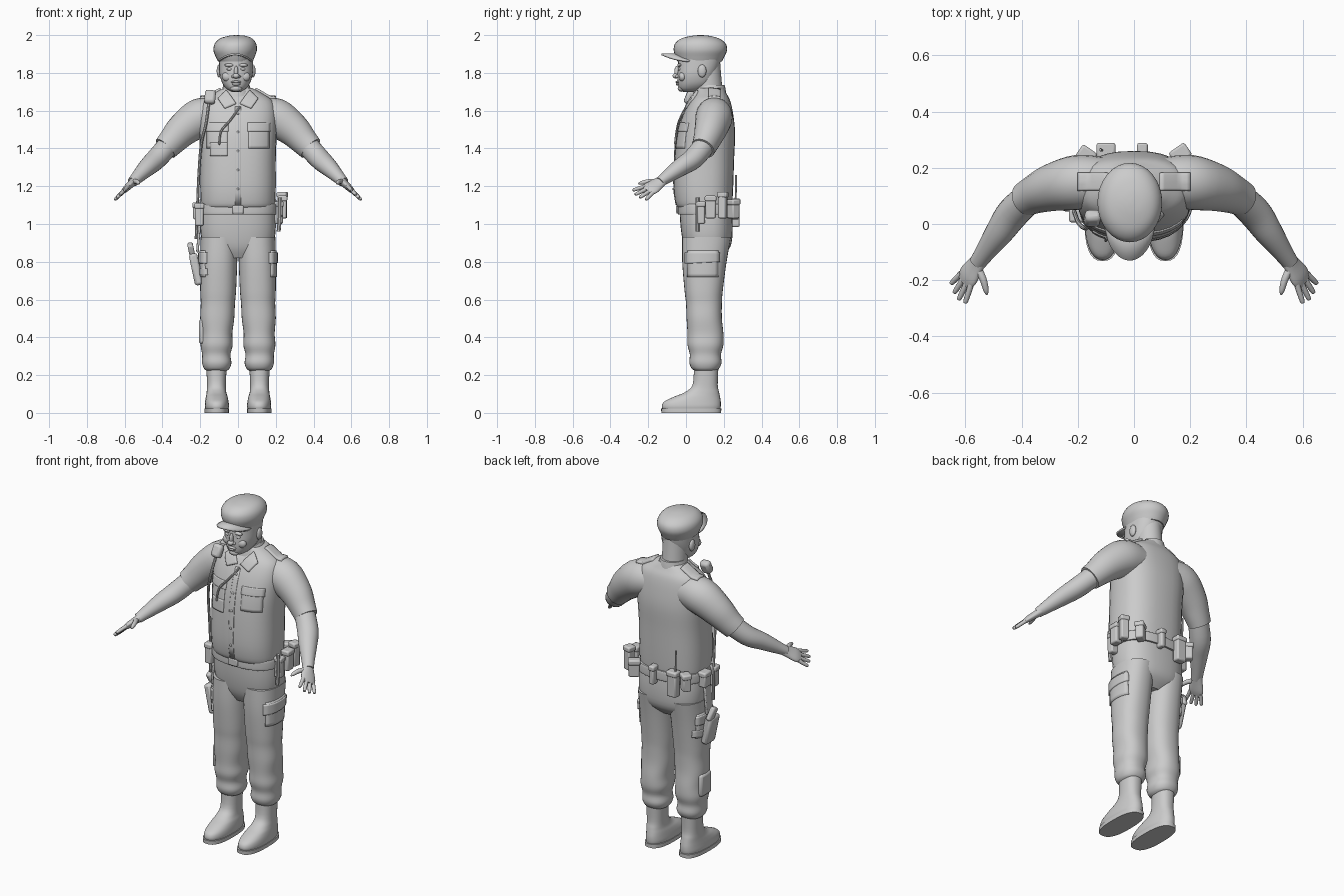
import bpy, math
from mathutils import Vector as V
from mathutils.bvhtree import BVHTree

if "Cube" in bpy.data.objects:
    bpy.data.objects.remove(bpy.data.objects["Cube"])

clay = bpy.data.materials.new("plain grey")
clay.use_nodes = True
clay.diffuse_color = (0.6, 0.6, 0.6, 1)
clay.node_tree.nodes["Principled BSDF"].inputs["Base Color"].default_value = clay.diffuse_color
made = []


def add(name, verts, faces):
    mesh = bpy.data.meshes.new(name)
    mesh.from_pydata(verts, [], faces)
    mesh.materials.append(clay)
    ob = bpy.data.objects.new(name, mesh)
    bpy.context.collection.objects.link(ob)
    made.append(ob)
    return ob


def spline(rows, steps=4):
    """Catmull-Rom interpolation through rows of numbers."""
    out = []
    for i in range(len(rows) - 1):
        a, b, c, d = (rows[max(0, min(len(rows) - 1, i + k))] for k in (-1, 0, 1, 2))
        for s in range(steps):
            t = s / steps
            out.append([q + t / 2 * (r - p + t * (2 * p - 5 * q + 4 * r - e + t * (3 * (q - r) + e - p)))
                        for p, q, r, e in zip(a, b, c, d)])
    return out + [list(rows[-1])]


def skin(name, rings):
    """Closed surface through equally long rings of points."""
    n = len(rings[0])
    verts = [p for ring in rings for p in ring]
    faces = [(r * n + i, r * n + (i + 1) % n, (r + 1) * n + (i + 1) % n, (r + 1) * n + i)
             for r in range(len(rings) - 1) for i in range(n)]
    faces += [tuple(reversed(range(n))), tuple(range(len(verts) - n, len(verts)))]
    return add(name, verts, faces)


def oval(center, u, v, power=2, n=32):
    ring = []
    for i in range(n):
        c, s = math.cos(math.tau * i / n), math.sin(math.tau * i / n)
        ring.append(center + u * math.copysign(abs(c) ** (2 / power), c)
                    + v * math.copysign(abs(s) ** (2 / power), s))
    return ring


def stack(name, rows, power=2.3):
    """Horizontal rings, bottom first: z, left x, right x, front y, back y."""
    return skin(name, [oval(V(((l + r) / 2, (f + b) / 2, z)), V(((r - l) / 2, 0, 0)),
                            V((0, (b - f) / 2, 0)), power) for z, l, r, f, b in spline(rows)])


def limb(name, rows, up=V((0, 0, 1)), n=24):
    """Tube along a path: x, y, z, half width, half thickness."""
    rows = spline(rows)
    pts = [V(r[:3]) for r in rows]
    rings = []
    for i, r in enumerate(rows):
        d = (pts[min(i + 1, len(pts) - 1)] - pts[max(i - 1, 0)]).normalized()
        u = d.cross(up).normalized()
        rings.append(oval(pts[i], u * r[3], u.cross(d) * r[4], n=n))
    return skin(name, rings)


def ball(name, loc, size):
    rings = [oval(V(loc) + V((0, 0, -size[2] * math.cos(a))), V((size[0] * math.sin(a), 0, 0)),
                  V((0, size[1] * math.sin(a), 0)), n=16)
             for a in (math.pi * (k + .15) / 10.3 for k in range(11))]
    return skin(name, rings)


def box(name, loc, size, rot=(0, 0, 0), bevel=.008):
    x, y, z = (s / 2 for s in size)
    ob = skin(name, [[V((i * x, j * y, k * z)) for i, j in ((-1, -1), (1, -1), (1, 1), (-1, 1))]
                     for k in (-1, 1)])
    ob.location, ob.rotation_euler = loc, rot
    mod = ob.modifiers.new("rounding", "BEVEL")
    mod.width, mod.segments = bevel, 2
    return ob


def patch(name, corners, direction, targets, thick=.012, n=8):
    """Cloth plate dropped along a direction onto the target surfaces."""
    verts, polys = [], []
    for t in targets:
        base = len(verts)
        verts += [v.co for v in t.data.vertices]
        polys += [[base + i for i in p.vertices] for p in t.data.polygons]
    tree = BVHTree.FromPolygons(verts, polys)
    a, b, c, d = map(V, corners)
    direction = V(direction)
    pts = []
    for i in range(n + 1):
        for j in range(n + 1):
            p = a.lerp(b, i / n).lerp(d.lerp(c, i / n), j / n)
            hit = tree.ray_cast(p - direction, direction)[0]
            pts.append(hit if hit else p)
    w = n + 1
    ob = add(name, pts, [(i * w + j, i * w + j + 1, i * w + w + j + 1, i * w + w + j)
                         for i in range(n) for j in range(n)])
    mod = ob.modifiers.new("thickness", "SOLIDIFY")
    mod.thickness, mod.offset = thick, 0
    return ob


def cord(name, pts, radius):
    return limb(name, [(*p, radius, radius) for p in pts], V((1, .3, 0)), 8)


# Shirt and trousers seat
shirt = stack("shirt", [(1.085, -.19, .19, -.04, .24), (1.11, -.197, .197, -.055, .245),
                        (1.2, -.2, .2, -.065, .25), (1.35, -.2, .2, -.06, .255),
                        (1.48, -.205, .205, -.045, .26), (1.58, -.205, .205, -.015, .25),
                        (1.65, -.185, .185, .02, .235), (1.69, -.13, .13, .05, .215),
                        (1.72, -.075, .075, .06, .2)], 2.5)
stack("trouser_seat", [(.82, -.1, .1, .02, .18), (.88, -.18, .18, -.01, .235),
                       (.98, -.2, .2, -.028, .247), (1.1, -.195, .195, -.035, .24)], 2.5)
stack("belt", [(1.05, -.202, .202, -.038, .252), (1.055, -.207, .207, -.043, .257),
               (1.1, -.207, .207, -.043, .257), (1.105, -.202, .202, -.038, .252)], 2.5)
box("belt_buckle", (0, -.045, 1.077), (.06, .015, .045))

# Legs, boots, arms and hands on both sides
cloth, legs = [shirt], {}
for s, side in ((1, "left"), (-1, "right")):
    def flip(rows):
        return [(z, *sorted((l * s, r * s)), f, b) for z, l, r, f, b in rows]

    def turn(rows):
        return [(r[0] * s, *r[1:]) for r in rows]

    legs[s] = stack(side + "_trouser_leg", flip([
        (.222, .06, .165, .05, .155), (.235, .045, .18, .03, .175), (.265, .035, .19, .018, .188),
        (.31, .04, .19, .02, .185), (.36, .028, .198, .008, .198), (.42, .03, .194, .008, .198),
        (.5, .02, .2, .003, .19), (.58, .016, .197, 0, .19), (.65, .01, .2, -.008, .195),
        (.8, .004, .2, -.02, .215), (.93, 0, .198, -.02, .238)]))
    stack(side + "_boot", flip([
        (.015, .052, .172, -.122, .18), (.035, .048, .176, -.128, .184), (.06, .05, .174, -.115, .184),
        (.085, .055, .17, -.065, .18), (.11, .062, .166, -.005, .175), (.15, .064, .164, .035, .168),
        (.25, .06, .168, .042, .172)]))
    stack(side + "_boot_sole", flip([(0, .047, .177, -.13, .186), (.022, .047, .177, -.132, .187)]), 2.6)

    cloth.append(limb(side + "_sleeve", turn([
        (.11, .15, 1.575, .088, .09), (.2, .148, 1.563, .098, .103), (.29, .13, 1.5, .085, .09),
        (.35, .107, 1.437, .07, .075), (.385, .09, 1.4, .062, .068)])))
    limb(side + "_forearm", turn([
        (.36, .105, 1.425, .055, .058), (.43, .04, 1.347, .058, .055), (.48, -.03, 1.3, .05, .047),
        (.53, -.1, 1.25, .036, .034), (.558, -.14, 1.222, .03, .026)]))
    normal = V((s, 0, 1)).normalized()
    limb(side + "_palm", turn([
        (.545, -.12, 1.233, .028, .024), (.565, -.15, 1.213, .037, .02),
        (.59, -.185, 1.19, .045, .017), (.605, -.208, 1.175, .036, .01)]), normal)
    ahead, across = V((.44, -.78, -.44)), V((-.55, -.62, .55))
    for k, finger in enumerate(("little", "ring", "middle", "index")):
        base = V((.597, -.195, 1.183)) + across * (k - 1.5) * .021
        tip = base + ahead * (.062, .078, .083, .072)[k] + across * (k - 1.5) * .012
        limb(f"{side}_{finger}_finger", turn([
            (*base, .011, .011), (*base.lerp(tip, .6), .01, .01), (*base.lerp(tip, .95), .008, .008),
            (*tip, .003, .003)]), normal, 12)
    limb(side + "_thumb", turn([
        (.56, -.15, 1.222, .014, .014), (.538, -.195, 1.225, .013, .013),
        (.527, -.235, 1.218, .01, .01), (.524, -.252, 1.213, .003, .003)]), normal, 12)

# Head and face
stack("neck", [(1.64, -.09, .07, .05, .21), (1.7, -.08, .06, .045, .195), (1.8, -.078, .058, .04, .185),
               (1.87, -.075, .055, .05, .18)], 2)
stack("head", [(1.7, -.035, .015, -.015, .06), (1.715, -.06, .04, -.035, .1), (1.745, -.083, .063, -.043, .14),
               (1.79, -.097, .077, -.045, .16), (1.84, -.1, .08, -.042, .178), (1.9, -.1, .08, -.04, .19)], 2.3)
mid = -.01
ball("nose_bridge", (mid, -.047, 1.805), (.011, .015, .032))
ball("nose_tip", (mid, -.054, 1.784), (.018, .017, .014))
ball("upper_lip", (mid, -.043, 1.752), (.027, .012, .007))
ball("lower_lip", (mid, -.042, 1.741), (.023, .012, .008))
ball("chin", (mid, -.022, 1.718), (.032, .022, .018))
for s, side in ((1, "left"), (-1, "right")):
    ball(side + "_eye", (mid + s * .034, -.034, 1.82), (.016, .009, .008))
    ball(side + "_brow", (mid + s * .036, -.034, 1.841), (.026, .012, .009))
    ball(side + "_cheek", (mid + s * .045, -.018, 1.78), (.03, .02, .026))
    ball(side + "_nostril", (mid + s * .015, -.046, 1.781), (.01, .011, .009))
    ball(side + "_ear", (mid + s * .09, .085, 1.81), (.013, .023, .034))

# Soft cap with peak
stack("cap", [(1.86, -.106, .078, -.045, .19), (1.885, -.118, .088, -.055, .203), (1.92, -.13, .1, -.065, .217),
              (1.955, -.123, .096, -.058, .21), (1.982, -.095, .075, -.025, .175),
              (1.996, -.05, .04, .03, .125), (2, -.015, -.005, .07, .085)], 2)
ball("cap_button", (mid, .08, 1.993), (.012, .012, .006))
n, peak = 16, []
for i in range(n + 1):
    u = 2 * i / n - 1
    for t in (0, .5, 1):
        peak.append((mid - .005 + u * .09, .02 - t * (.15 * math.sqrt(1 - u * u * .95)), 1.9 - .035 * u * u + .004 * t))
plate = add("cap_peak", peak, [(i * 3 + j, i * 3 + j + 1, i * 3 + j + 4, i * 3 + j + 3)
                               for i in range(n) for j in (0, 1)])
plate.modifiers.new("thickness", "SOLIDIFY").thickness = .01

# Shirt details
front = (0, 1, 0)
stack("collar_band", [(1.675, -.1, .085, .035, .215), (1.71, -.085, .07, .043, .21), (1.735, -.078, .06, .055, .205)], 2)
patch("button_placket", ((-.016, 0, 1.1), (.016, 0, 1.1), (.016, 0, 1.62), (-.016, 0, 1.62)), front, [shirt], .006)
for k in range(5):
    z = 1.18 + k * .1
    patch("shirt_button", ((-.005, 0, z), (.005, 0, z), (.005, 0, z + .01), (-.005, 0, z + .01)), front, [shirt], .014, 2)
for s, side in ((1, "left"), (-1, "right")):
    def quad(*pts):
        return [(x * s, y, z) for x, y, z in pts]

    patch(side + "_collar_flap", quad((.01, 0, 1.635), (.07, 0, 1.61), (.105, 0, 1.66), (.06, 0, 1.705)), front, cloth, .022)
    patch(side + "_chest_pocket", quad((.055, 0, 1.4), (.165, 0, 1.4), (.165, 0, 1.53), (.055, 0, 1.53)), front, [shirt], .005)
    patch(side + "_pocket_flap", quad((.05, 0, 1.49), (.17, 0, 1.49), (.17, 0, 1.535), (.05, 0, 1.535)), front, [shirt], .01)
    patch(side + "_epaulette", quad((.09, .12, 1.8), (.2, .12, 1.8), (.2, .18, 1.8), (.09, .18, 1.8)), (0, 0, -1), cloth, .022)
    patch(side + "_thigh_pocket", quad((.5, .01, .72), (.5, .17, .72), (.5, .17, .86), (.5, .01, .86)), (-s, 0, 0), [legs[s]], .012)
    patch(side + "_thigh_flap", quad((.5, 0, .79), (.5, .175, .8), (.5, .175, .85), (.5, 0, .85)), (-s, 0, 0), [legs[s]], .024)

# Shoulder microphone, cords and badge
box("shoulder_microphone", (-.148, .02, 1.672), (.058, .045, .075), (-.4, .1, 0), .015)
cord("microphone_cord", ((-.155, .015, 1.64), (-.17, -.015, 1.53), (-.195, 0, 1.42), (-.208, .03, 1.25),
                         (-.215, .05, 1.08), (-.222, .06, .92)), .008)
cord("lanyard", ((.01, 0, 1.62), (-.04, -.035, 1.55), (-.09, -.05, 1.49), (-.1, -.058, 1.42)), .006)
patch("name_badge", ((-.145, 0, 1.36), (-.055, 0, 1.36), (-.055, 0, 1.43), (-.145, 0, 1.43)), front, [shirt], .016)

# Equipment around the belt
for name, x, y, z, w, h, yaw in (
        ("left_front_pouch", .215, .08, 1.06, .04, .12, 90), ("left_side_pouch", .235, .13, 1.09, .055, .12, 90),
        ("left_radio", .235, .195, 1.1, .045, .14, 75), ("left_rear_pouch", .165, .25, 1.08, .06, .1, 35),
        ("back_keeper", .03, .262, 1.08, .03, .11, 0), ("back_radio", -.1, .262, 1.06, .06, .15, 0),
        ("right_rear_pouch", -.17, .245, 1.08, .055, .1, -35), ("right_side_pouch", -.215, .13, 1.07, .06, .09, 90),
        ("right_front_pouch", -.205, .03, 1.05, .04, .12, 90)):
    box(name, (x, y, z), (w, .045, h), (0, 0, math.radians(yaw)))
    box(name + "_flap", (x, y, z + h / 2 - .015), (w + .008, .053, .03), (0, 0, math.radians(yaw)))
cord("radio_aerial", ((-.115, .262, 1.12), (-.118, .265, 1.2), (-.12, .265, 1.26)), .005)
cord("baton", ((.222, .06, 1.14), (.222, .06, 1.05), (.215, .06, .96)), .011)

# Thigh holster and shin pouch
lean = (0, math.radians(-12), 0)
box("holster", (-.222, .09, .76), (.045, .09, .17), lean, .014)
box("holster_grip", (-.247, .11, .86), (.03, .05, .08), (.4, lean[1], 0), .01)
box("holster_hanger", (-.207, .09, .95), (.014, .06, .2), (0, .08, 0), .005)
patch("holster_strap", ((-.5, .0, .73), (-.5, .185, .73), (-.5, .185, .765), (-.5, .0, .765)), (1, 0, 0), [legs[-1]], .02)
box("shin_pouch", (-.19, .1, .43), (.035, .1, .13), bevel=.014)

# Smooth shading with crisp edges
bpy.ops.object.select_all(action="DESELECT")
for ob in made:
    ob.select_set(True)
bpy.context.view_layer.objects.active = made[0]
bpy.ops.object.shade_smooth_by_angle(angle=math.radians(40))
